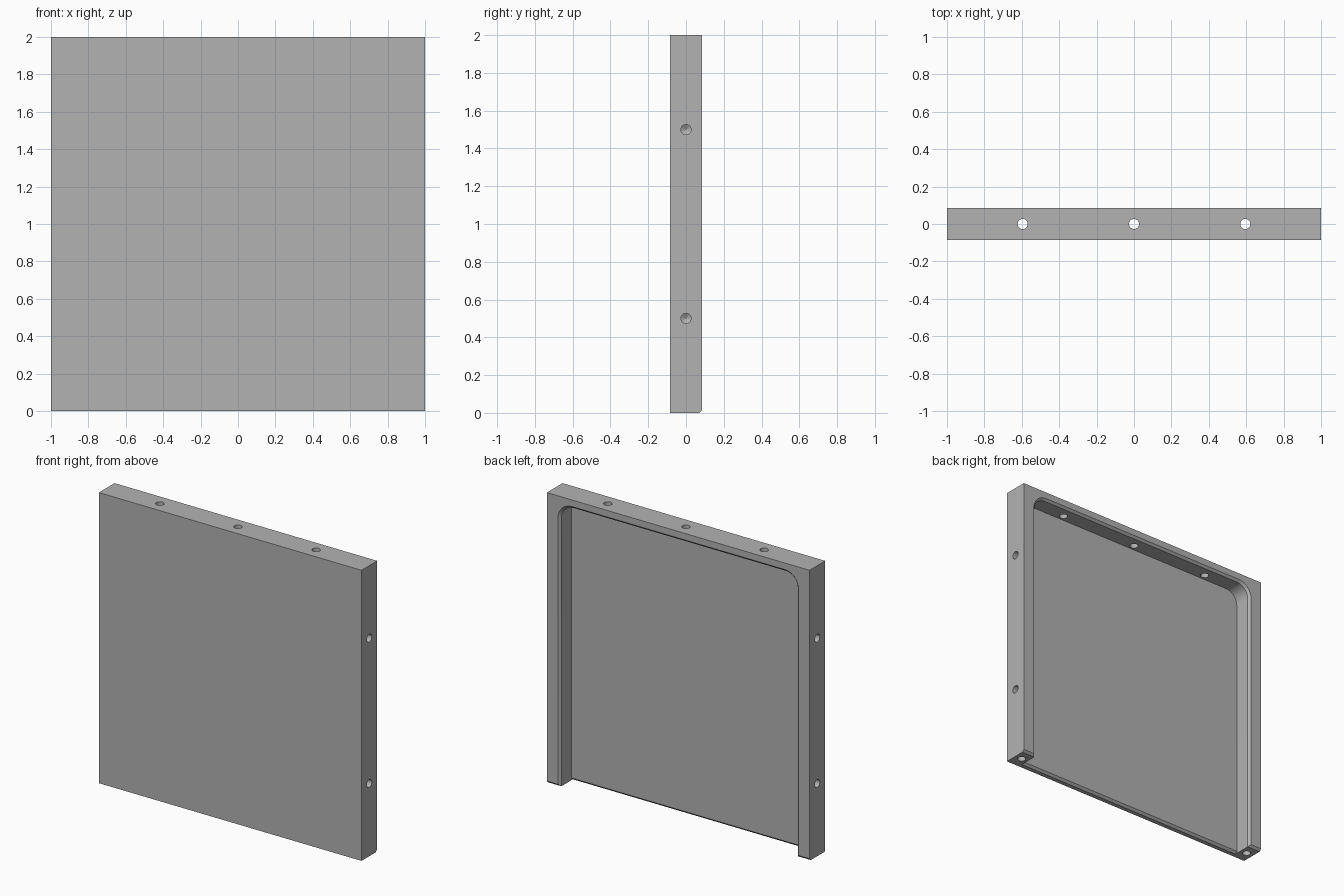
import bpy, bmesh, math
from mathutils import Matrix, Vector

if "Cube" in bpy.data.objects:
    bpy.data.objects.remove(bpy.data.objects["Cube"], do_unlink=True)

HALF_T = 0.085       # half thickness
FLOOR_Y = -0.04      # recess floor
RAIL = 0.1           # side rail width
TOP_RAIL = 0.06
CORNER = 0.09        # recess corner radius
CHAMFER = 0.015
BORE = 0.027

grey = bpy.data.materials.new("plain grey")
grey.use_nodes = True
colour = (0.448, 0.448, 0.448, 1)
grey.diffuse_color = colour
grey.node_tree.nodes["Principled BSDF"].inputs["Base Color"].default_value = colour


def make_object(name, bm):
    bmesh.ops.recalc_face_normals(bm, faces=bm.faces)
    mesh = bpy.data.meshes.new(name)
    bm.to_mesh(mesh)
    bm.free()
    mesh.materials.append(grey)
    obj = bpy.data.objects.new(name, mesh)
    bpy.context.collection.objects.link(obj)
    return obj


def box(name, size, centre, tilt=0):
    bm = bmesh.new()
    matrix = (Matrix.Translation(centre) @ Matrix.Rotation(tilt, 4, 'X')
              @ Matrix.Diagonal((*size, 1)))
    bmesh.ops.create_cube(bm, size=1, matrix=matrix)
    return make_object(name, bm)


def loft(name, rings):
    """Closed solid through matching rings of points."""
    bm = bmesh.new()
    loops = [[bm.verts.new(p) for p in ring] for ring in rings]
    n = len(loops[0])
    for a, b in zip(loops, loops[1:]):
        for i in range(n):
            j = (i + 1) % n
            bm.faces.new((a[i], a[j], b[j], b[i]))
    bm.faces.new(loops[0])
    bm.faces.new(loops[-1])
    return make_object(name, bm)


def recess_ring(y, grow):
    """Arch-shaped outline with rounded top corners and an open foot."""
    w, top, r = 1 - RAIL + grow, 2 - TOP_RAIL + grow, CORNER + grow
    pts = [(w, y, -0.1)]
    for sx, start in ((1, 0), (-1, 90)):
        for i in range(9):
            a = math.radians(start + i * 90 / 8)
            pts.append((sx * (w - r) + r * math.cos(a), y, top - r + r * math.sin(a)))
    pts.append((-w, y, -0.1))
    return pts


def drill(name, surface, direction, depth, tip):
    """Bore with a conical end, entering at a surface point."""
    d = Vector(direction)
    turn = d.to_track_quat('Z', 'Y')
    rings = []
    for along, r in ((-0.05, BORE), (depth, BORE), (depth + tip, 0.002)):
        rings.append([Vector(surface) + turn @ Vector(
            (r * math.cos(i * math.tau / 24), r * math.sin(i * math.tau / 24), along))
            for i in range(24)])
    return loft(name, rings)


# Solid panel
panel = box("recessed_panel", (2, 2 * HALF_T, 2), (0, 0, 1))
cutters = []

# Rear recess with a chamfered rim
cutters.append(loft("recess_cutter", [
    recess_ring(FLOOR_Y, 0), recess_ring(HALF_T - CHAMFER, 0),
    recess_ring(HALF_T + CHAMFER, 2 * CHAMFER)]))

# Chamfers along the foot of the rails and of the thin sheet
side = CHAMFER * math.sqrt(2)
for name, y, length in (("rail_foot_cutter", HALF_T, 2.2),
                        ("sheet_foot_cutter", FLOOR_Y, 2 * (1 - RAIL) - 0.001)):
    cutters.append(box(name, (length, side, side), (0, y, 0), math.pi / 4))

# Through holes in the top rail
for x in (-0.595, 0, 0.595):
    cutters.append(drill("top_hole_cutter", (x, 0, 2), (0, 0, -1), 0.15, 0.015))

# Blind holes in both sides and both feet
for sx in (-1, 1):
    for z in (0.5, 1.5):
        cutters.append(drill("side_hole_cutter", (sx, 0, z), (-sx, 0, 0), 0.06, 0.015))
    cutters.append(drill("foot_hole_cutter", (sx * 0.948, 0, 0), (0, 0, 1), 0.06, 0.015))

# Cut everything, then discard the cutters
bpy.context.view_layer.objects.active = panel
for cutter in cutters:
    cutter.hide_render = True
    mod = panel.modifiers.new("cut", 'BOOLEAN')
    mod.operation = 'DIFFERENCE'
    mod.solver = 'EXACT'
    mod.object = cutter
    bpy.ops.object.modifier_apply(modifier=mod.name)
    bpy.data.objects.remove(cutter, do_unlink=True)

# Smooth the bores and rounded corners, keep hard edges
for obj in bpy.context.selected_objects:
    obj.select_set(False)
panel.select_set(True)
bpy.ops.object.shade_smooth_by_angle(angle=math.radians(25))
